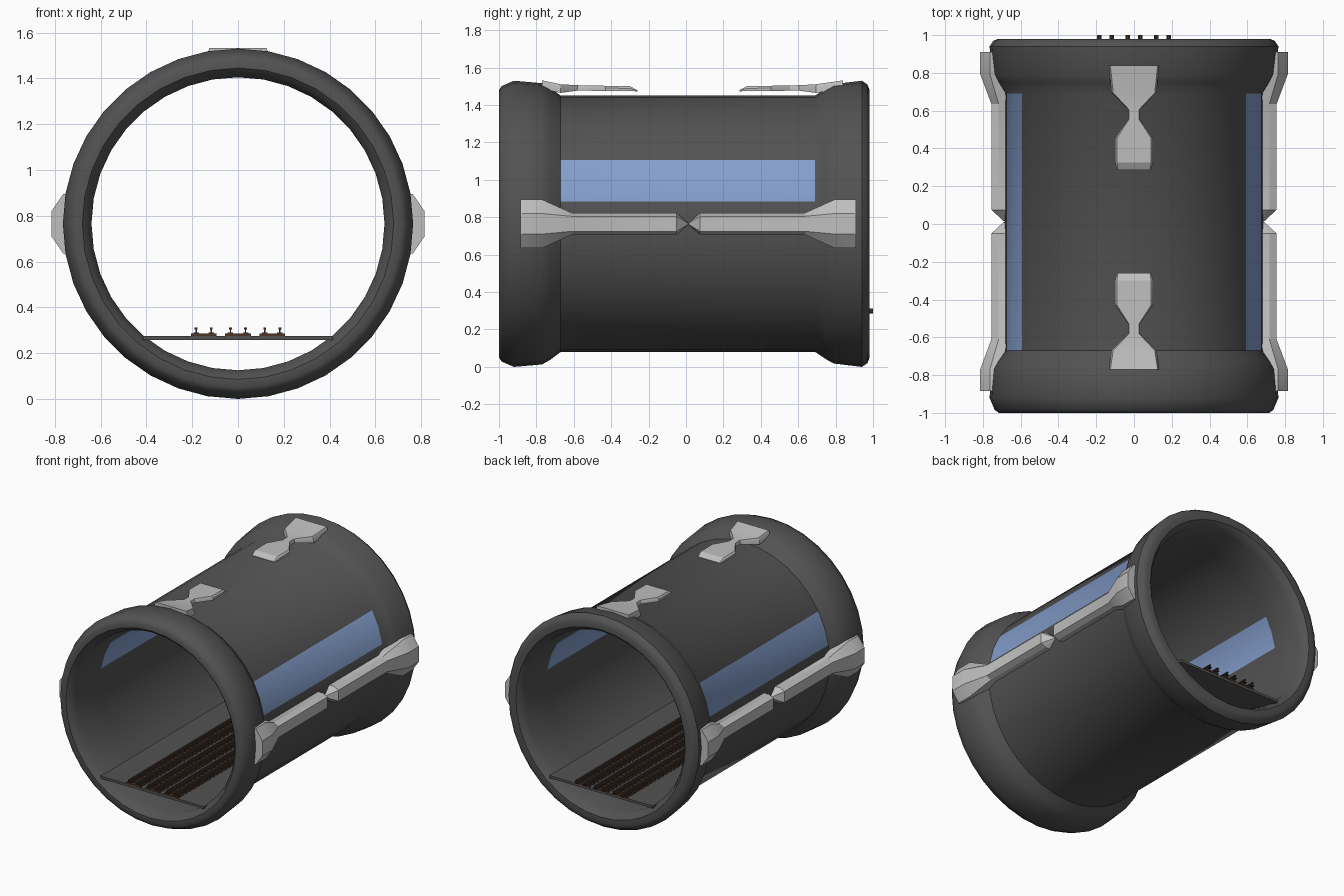
import bpy, bmesh, math

old = bpy.data.objects.get("Cube")
if old:
    bpy.data.objects.remove(old, do_unlink=True)

AXIS_Z = 0.765   # height of the tube axis
MID_Y = 0.0125   # mirror plane of the brackets


def material(name, rgb):
    m = bpy.data.materials.new(name)
    m.use_nodes = True
    m.diffuse_color = (*rgb, 1)
    m.node_tree.nodes["Principled BSDF"].inputs["Base Color"].default_value = (*rgb, 1)
    return m


dark = material("dark grey", (0.085, 0.085, 0.085))
light = material("light grey", (0.52, 0.52, 0.52))
glass = material("window blue", (0.23, 0.34, 0.60))
brown = material("tie brown", (0.075, 0.035, 0.02))
rail_mat = material("rail dark brown", (0.045, 0.03, 0.025))


def finish(bm, name, mats, smooth=None):
    bmesh.ops.recalc_face_normals(bm, faces=bm.faces)
    mesh = bpy.data.meshes.new(name)
    bm.to_mesh(mesh)
    bm.free()
    ob = bpy.data.objects.new(name, mesh)
    bpy.context.collection.objects.link(ob)
    for m in mats:
        mesh.materials.append(m)
    if smooth:
        bpy.ops.object.select_all(action="DESELECT")
        ob.select_set(True)
        bpy.context.view_layer.objects.active = ob
        bpy.ops.object.shade_smooth_by_angle(angle=math.radians(smooth))
    return ob


def add_box(bm, x0, x1, y0, y1, z0, z1):
    verts = bmesh.ops.create_cube(bm, size=1)["verts"]
    for v in verts:
        v.co.x = x1 if v.co.x > 0 else x0
        v.co.y = y1 if v.co.y > 0 else y0
        v.co.z = z1 if v.co.z > 0 else z0


# Tube: closed (y, radius) profile turned around the y axis
SIDES = 36
WIN_Y = (-0.67, 0.69)
profile = [(-1, 0.68), (-1, 0.715), (-0.985, 0.737), (-0.92, 0.765), (-0.77, 0.752),
           (-0.73, 0.73), (-0.67, 0.685), (0.69, 0.685), (0.75, 0.725), (0.79, 0.747),
           (0.94, 0.765), (0.97, 0.745), (0.98, 0.72), (0.98, 0.68), (0.96, 0.66),
           (0.92, 0.64), (0.69, 0.64), (-0.67, 0.64), (-0.94, 0.64), (-0.98, 0.66)]
bm = bmesh.new()
rings = []
for y, r in profile:
    ring = []
    for i in range(SIDES):
        a = math.tau * i / SIDES
        ring.append(bm.verts.new((r * math.cos(a), y, AXIS_Z + r * math.sin(a))))
    rings.append(ring)
for k, ring in enumerate(rings):
    nxt = rings[(k + 1) % len(rings)]
    spans_window = {profile[k][0], profile[(k + 1) % len(profile)][0]} == set(WIN_Y)
    for i in range(SIDES):
        j = (i + 1) % SIDES
        f = bm.faces.new((ring[i], ring[j], nxt[j], nxt[i]))
        c = f.calc_center_median()
        angle = math.degrees(math.atan2(c.z - AXIS_Z, abs(c.x)))
        # Long windows on both flanks
        if spans_window and 10 < angle < 30:
            f.material_index = 1
finish(bm, "tube", [dark, glass], 35)


# Brackets: stations of (y, half base, half outer, inner radius, outer radius)
def bracket(name, stations, place, back):
    bm = bmesh.new()
    sections = []
    for y, base, outer, r0, r1 in stations:
        yy = 2 * MID_Y - y if back else y
        edge = r0 + 0.55 * (r1 - r0)
        pts = [(-base, r0), (-base, edge), (-outer, r1), (outer, r1), (base, edge), (base, r0)]
        sections.append([bm.verts.new(place(t, yy, r)) for t, r in pts])
    for a, b in zip(sections, sections[1:]):
        for i in range(len(a)):
            j = (i + 1) % len(a)
            bm.faces.new((a[i], a[j], b[j], b[i]))
    bm.faces.new(sections[0])
    bm.faces.new(sections[-1])
    finish(bm, name, [light], 25)


side_stations = [(-0.885, 0.13, 0.055, 0.70, 0.815), (-0.77, 0.13, 0.055, 0.70, 0.815),
                 (-0.61, 0.058, 0.04, 0.67, 0.755), (-0.05, 0.058, 0.04, 0.67, 0.755),
                 (0.01, 0.006, 0.004, 0.67, 0.69)]
top_stations = [(-0.67, 0.12, 0.11, 0.70, 0.746), (-0.58, 0.03, 0.026, 0.712, 0.741),
                (-0.53, 0.03, 0.026, 0.712, 0.74), (-0.43, 0.1, 0.09, 0.71, 0.738),
                (-0.30, 0.1, 0.09, 0.71, 0.736), (-0.26, 0.09, 0.085, 0.708, 0.714)]

for back in (False, True):
    end = "back" if back else "front"
    for s, side in ((1, "left"), (-1, "right")):
        bracket(f"{side}_{end}_bracket", side_stations,
                lambda t, y, r, s=s: (s * r, y, AXIS_Z + t), back)
    tip = (-0.815 if back else -0.77, 0.132, 0.125, 0.72, 0.767)
    bracket(f"top_{end}_bracket", [tip] + top_stations,
            lambda t, y, r: (t, y, AXIS_Z + r), back)

# Floor plate
bm = bmesh.new()
add_box(bm, -0.415, 0.415, -0.985, 0.975, 0.257, 0.275)
finish(bm, "floor", [dark])

# Three tracks: cross ties and I-shaped rails
TIES = 44
ties, rails = bmesh.new(), bmesh.new()
for cx in (-0.15, 0, 0.15):
    for i in range(TIES):
        y = -0.975 + 1.94 * i / (TIES - 1)
        add_box(ties, cx - 0.056, cx + 0.056, y - 0.013, y + 0.013, 0.274, 0.286)
    for x in (cx - 0.033, cx + 0.033):
        for half, z0, z1 in ((0.012, 0.286, 0.291), (0.003, 0.291, 0.304), (0.006, 0.304, 0.311)):
            add_box(rails, x - half, x + half, -0.99, 1.0, z0, z1)
finish(ties, "track_ties", [brown])
finish(rails, "track_rails", [rail_mat])
